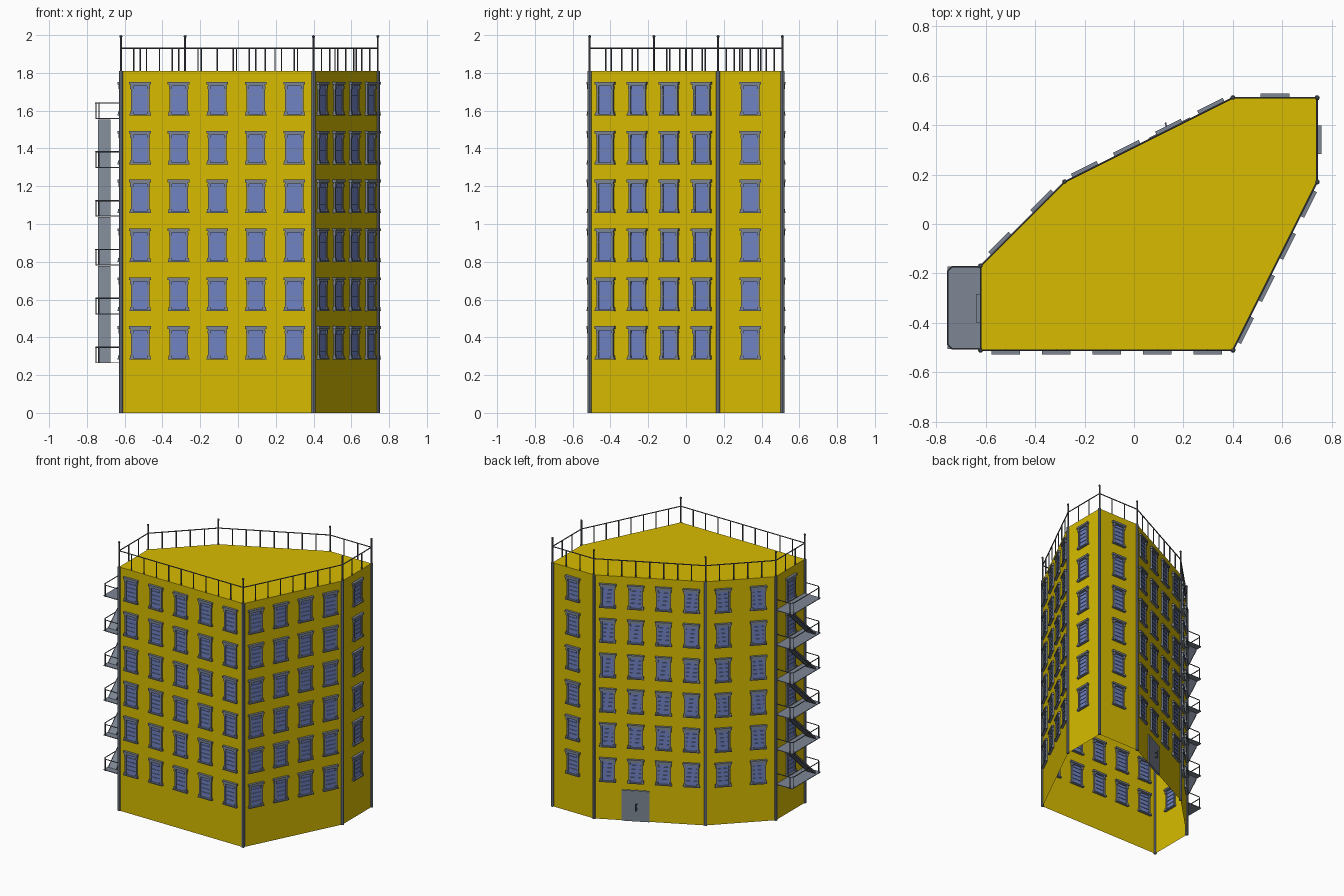
import bpy, bmesh, math
from mathutils import Vector, Matrix

cube = bpy.data.objects.get("Cube")
if cube:
    bpy.data.objects.remove(cube, do_unlink=True)


def material(name, rgb):
    m = bpy.data.materials.new(name)
    m.use_nodes = True
    m.diffuse_color = (*rgb, 1)
    m.node_tree.nodes["Principled BSDF"].inputs["Base Color"].default_value = (*rgb, 1)
    return m


YELLOW = material("yellow plaster", (0.69, 0.505, 0.0))
GLASS = material("blue glass", (0.16, 0.225, 0.55))
GREY = material("slate grey", (0.205, 0.24, 0.295))
DARK = material("dark iron", (0.10, 0.112, 0.135))

# Footprint corners, counter-clockwise from the front right
CORNERS = [Vector(p) for p in ((-.62, -.51), (.40, -.51), (.74, .17), (.74, .51),
                               (.40, .51), (-.28, .17), (-.62, -.17))]
WINDOWS_PER_WALL = (5, 4, 1, 1, 4, 2, 1)
HEIGHT = 1.81
FLOOR = HEIGHT / 7
RAIL_Z = 1.93


def walls():
    return zip(CORNERS, CORNERS[1:] + CORNERS[:1], WINDOWS_PER_WALL)


def box(bm, x, y, z, mat=0):
    """Axis-aligned box from three (low, high) ranges."""
    size = (x[1] - x[0], y[1] - y[0], z[1] - z[0])
    mid = Vector((sum(x), sum(y), sum(z))) / 2
    r = bmesh.ops.create_cube(bm, size=1, matrix=Matrix.Translation(mid) @ Matrix.Diagonal((*size, 1)))
    for f in {f for v in r["verts"] for f in v.link_faces}:
        f.material_index = mat


def rod(bm, a, b, r, sides=6):
    """Round bar between two points."""
    a, b = Vector(a), Vector(b)
    turn = (b - a).to_track_quat('Z', 'Y').to_matrix().to_4x4()
    bmesh.ops.create_cone(bm, cap_ends=True, segments=sides, radius1=r, radius2=r,
                          depth=(b - a).length, matrix=Matrix.Translation((a + b) / 2) @ turn)


def mesh_from(bm, name, *mats):
    me = bpy.data.meshes.new(name)
    bm.to_mesh(me)
    bm.free()
    for m in mats:
        me.materials.append(m)
    return me


def place(name, me, matrix=None):
    ob = bpy.data.objects.new(name, me)
    bpy.context.collection.objects.link(ob)
    if matrix:
        ob.matrix_world = matrix


def on_wall(p, q, t, z):
    """Frame on a wall: x runs along it, -y points outward."""
    d = q - p
    spot = p + d * t
    return Matrix.Translation((spot.x, spot.y, z)) @ Matrix.Rotation(math.atan2(d.y, d.x), 4, 'Z')


# Building shell: walls and flat roof, open underneath
bm = bmesh.new()
roof = bm.faces.new([bm.verts.new((c.x, c.y, HEIGHT)) for c in CORNERS])
base = [bm.verts.new((c.x, c.y, 0)) for c in CORNERS]
top = list(roof.verts)
for i in range(len(base)):
    j = (i + 1) % len(base)
    bm.faces.new((base[i], base[j], top[j], top[i]))
place("building_shell", mesh_from(bm, "building_shell", YELLOW))

# Window: glass, pilasters, lintel, sill and thin slats, the same inside and out
bm = bmesh.new()
box(bm, (-.04, .04), (-.004, .004), (-.082, .076), 1)
box(bm, (-.058, .058), (-.018, .018), (.074, .088))
box(bm, (-.050, .050), (-.013, .013), (.066, .074))
box(bm, (-.057, .057), (-.018, .018), (-.089, -.081))
for s in (-1, 1):
    for x, half, depth, z in ((.0435, .006, .010, (-.068, .05)), (.0455, .009, .014, (-.081, -.068)),
                              (.0445, .008, .013, (.05, .066))):
        box(bm, (s * x - half, s * x + half), (-depth, depth), z)
for i in range(4):
    z = -.045 + i * .03
    box(bm, (-.0375, .0375), (-.008, .008), (z - .0005, z + .0005))
window = mesh_from(bm, "window", GREY, GLASS)
for w, (p, q, count) in enumerate(walls()):
    for i in range(count):
        for level in range(6):
            place(f"window_{w}_{i}_{level}", window,
                  on_wall(p, q, (i + .5) / count, .371 + level * FLOOR))

# Double entrance door in the back wall, one leaf with a handle
bm = bmesh.new()
box(bm, (-.095, .095), (-.004, .004), (0, .23))
for s in (-1, 1):
    box(bm, (s * .047 - .046, s * .047 + .046), (-.007, .007), (0, .226))
rod(bm, (.004, -.03, .085), (.004, -.03, .14), .004)
for z in (.095, .13):
    rod(bm, (.012, 0, z), (.004, -.03, z), .003)
for f in bm.faces:
    if f.calc_center_median().y < -.008:
        f.material_index = 1
place("entrance_door", mesh_from(bm, "entrance_door", GREY, DARK),
      on_wall(CORNERS[4], CORNERS[5], .375, 0))

# Corner pipes
bm = bmesh.new()
for c in CORNERS:
    rod(bm, (c.x, c.y, 0), (c.x, c.y, HEIGHT), .011, 8)
place("corner_pipes", mesh_from(bm, "corner_pipes", GREY))

# Roof railing with tall knobbed corner posts
bm = bmesh.new()
for p, q, _ in walls():
    rod(bm, (p.x, p.y, HEIGHT), (p.x, p.y, 1.99), .0055)
    bmesh.ops.create_uvsphere(bm, u_segments=8, v_segments=6, radius=.008,
                              matrix=Matrix.Translation((p.x, p.y, 1.992)))
    rod(bm, (p.x, p.y, RAIL_Z), (q.x, q.y, RAIL_Z), .004)
    n = round((q - p).length / .1)
    for i in range(1, n):
        s = p.lerp(q, i / n)
        rod(bm, (s.x, s.y, HEIGHT), (s.x, s.y, RAIL_Z), .004)
place("roof_railing", mesh_from(bm, "roof_railing", DARK))

# Fire escape: platforms with rails, joined by flights of stairs
OUT, WALL, FRONT, BACK = -.753, -.62, -.505, -.172
bm = bmesh.new()
box(bm, (OUT, WALL), (FRONT, BACK), (0, .005))
platform = mesh_from(bm, "balcony_platform", GREY)

bm = bmesh.new()
CUT = .018
path = [(WALL, FRONT), (OUT + CUT, FRONT), (OUT, FRONT + CUT),
        (OUT, BACK - CUT), (OUT + CUT, BACK), (WALL, BACK)]
for a, b in zip(path, path[1:]):
    rod(bm, (*a, .085), (*b, .085), .0035)
for x, y in path[1:-1]:
    rod(bm, (x, y, 0), (x, y, .085), .003)
rail = mesh_from(bm, "balcony_rail", DARK)

# Stair flight: a sloping ramp between dark side stringers
bm = bmesh.new()
LOW, HIGH = -.46, -.21
for z in (.003, .012):
    bm.faces.new([bm.verts.new(v) for v in ((-.741, LOW, z), (-.676, LOW, z),
                                            (-.676, HIGH, FLOOR + z - .014),
                                            (-.741, HIGH, FLOOR + z - .014))])
for x in (-.742, -.675):
    edge = [bm.verts.new((x, y, z)) for y, z in
            ((LOW, 0), (HIGH, FLOOR - .02), (HIGH, FLOOR), (LOW, .02))]
    bm.faces.new(edge).material_index = 1
stairs = mesh_from(bm, "stair_flight", GREY, DARK)

for level in range(6):
    at = Matrix.Translation((0, 0, .263 + level * FLOOR))
    place(f"balcony_platform_{level}", platform, at)
    place(f"balcony_rail_{level}", rail, at)
    if level < 5:
        place(f"stair_flight_{level}", stairs, at)
